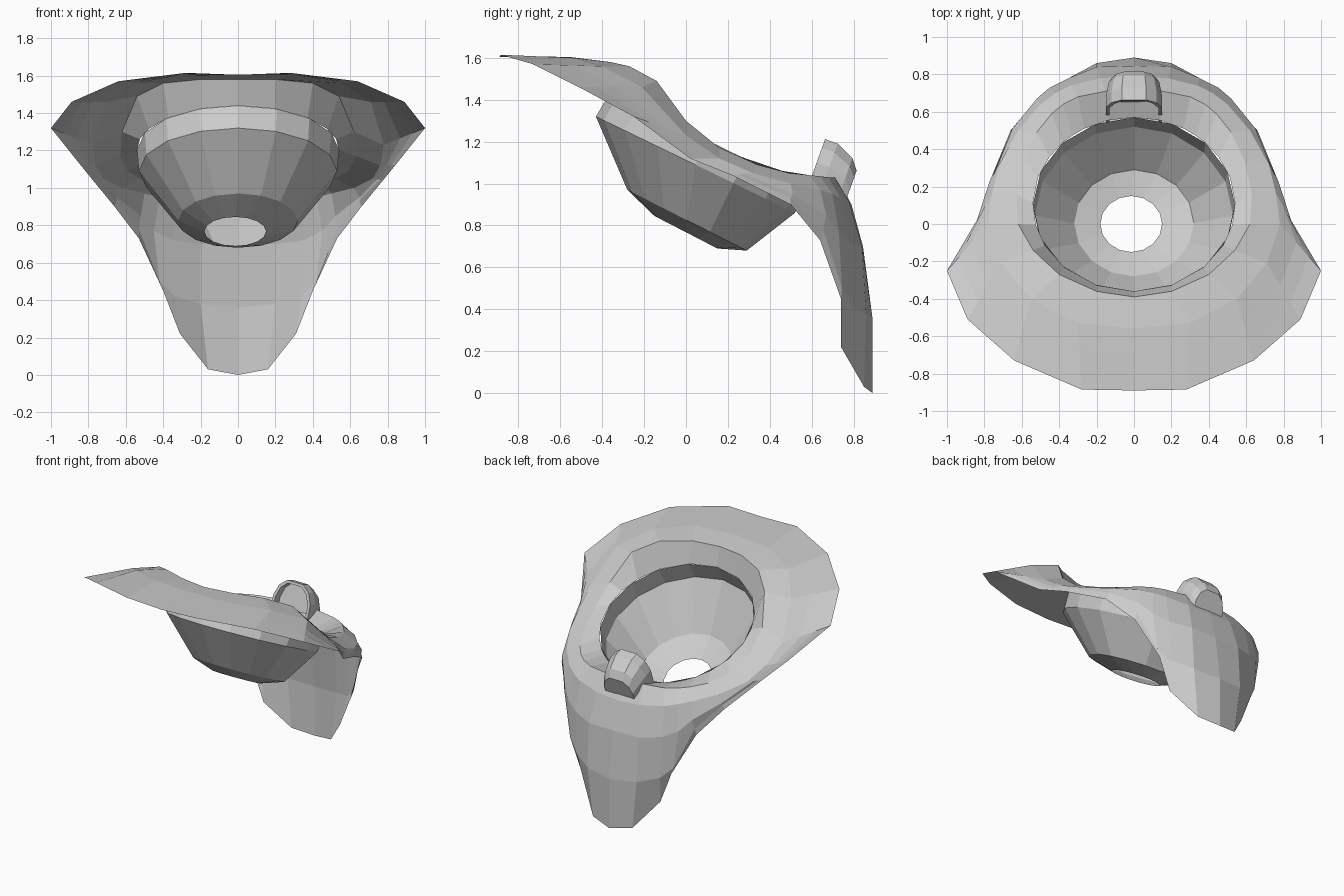
import bpy, bmesh, math
from mathutils import Vector

if "Cube" in bpy.data.objects:
    bpy.data.objects.remove(bpy.data.objects["Cube"])


def loft(name, rings, cap=False):
    """Skin a list of closed rings with equal point counts."""
    bm = bmesh.new()
    vs = [[bm.verts.new(p) for p in r] for r in rings]
    n = len(rings[0])
    for a, b in zip(vs, vs[1:]):
        for i in range(n):
            j = (i + 1) % n
            bm.faces.new((a[i], a[j], b[j], b[i]))
    if cap:
        bm.faces.new(vs[0])
        bm.faces.new(vs[-1])
    bmesh.ops.remove_doubles(bm, verts=bm.verts, dist=0.0005)
    bmesh.ops.recalc_face_normals(bm, faces=bm.faces)
    me = bpy.data.meshes.new(name)
    bm.to_mesh(me)
    bm.free()
    ob = bpy.data.objects.new(name, me)
    bpy.context.collection.objects.link(ob)
    return ob


def mirror_ring(half):
    """Half ring from front centre to back centre, completed across x = 0."""
    return list(half) + [(-x, y, z) for x, y, z in half[-2:0:-1]]


def lerp_start(a, b, t, count, tail):
    """Blend the first points of two rings, then append explicit back points."""
    return [tuple(Vector(p).lerp(Vector(q), t)) for p, q in zip(a[:count], b[:count])] + tail


def tilted(angle, rx, y0, z0, y1, z1, cx=0.0):
    """Point on an ellipse tilted between its front and back extremes."""
    t = (1 - math.cos(angle)) / 2
    return (cx + rx * math.sin(angle), y0 + (y1 - y0) * t, z0 + (z1 - z0) * t)


# Flange: inner crest, ridge, apron rows and outer edge
crest = [(0, -.39, 1.58), (.2, -.36, 1.58), (.4, -.27, 1.56), (.54, -.14, 1.49),
         (.62, 0, 1.30), (.63, .16, 1.17), (.59, .34, 1.09), (.52, .49, 1.05),
         (.44, .59, 1.04), (.38, .64, 1.035), (.3, .68, 1.03), (.15, .71, 1.03), (0, .72, 1.03)]
ridge = [(0, -.56, 1.605), (.3, -.53, 1.6), (.55, -.4, 1.56), (.71, -.21, 1.46),
         (.78, 0, 1.23), (.76, .16, 1.12), (.72, .32, 1.05), (.62, .5, 1.0),
         (.5, .64, .97), (.42, .7, .95), (.34, .74, .93), (.18, .78, .91), (0, .79, .90)]
edge = [(0, -.89, 1.605), (.28, -.885, 1.615), (.64, -.73, 1.57), (.89, -.51, 1.46),
        (1, -.25, 1.32), (.84, .02, 1.12), (.775, .22, 1.04), (.66, .5, .90),
        (.53, .64, .73), (.40, .74, .45), (.31, .74, .22), (.16, .85, .03), (0, .89, 0)]
row1 = lerp_start(ridge, edge, .4, 7, [(.65, .51, .95), (.52, .67, .85), (.45, .73, .77),
                                       (.35, .78, .72), (.2, .84, .70), (0, .845, .70)])
row2 = lerp_start(ridge, edge, .7, 8, [(.53, .655, .78), (.42, .745, .5),
                                       (.34, .785, .42), (.2, .86, .38), (0, .89, .36)])

# Lip falling from the crest to the bowl
LIP = (.54, -.36, 1.44, .57, .97)
lip = [tilted(math.atan2(x, .15 - y), *LIP) for x, y, z in crest]
loft("flange_and_apron", [mirror_ring(r) for r in (lip, crest, ridge, row1, row2, edge)])

# Bowl with a drain hole
SIDES = 16
bowl = [LIP, (.53, -.43, 1.32, .52, .86), (.32, -.28, .97, .29, .68),
        (.165, -.15, .845, .15, .69, -.015)]
loft("bowl", [[tilted(2 * math.pi * i / SIDES, *b) for i in range(SIDES)] for b in bowl])

# Overflow hood: arch profile pushed backwards along a tilted axis
arch = [(-.15, 0), (-.15, .26), (-.12, .335), (-.065, .38),
        (.065, .38), (.12, .335), (.15, .26), (.15, 0)]
up, back = Vector((0, .34, .94)), Vector((0, .94, -.34))
base = Vector((0, .535, .855))


def arch_ring(depth, scale, hscale):
    return [base + Vector((w * scale, 0, 0)) + up * (h * hscale) + back * depth for w, h in arch]


loft("hood", [arch_ring(.06, .87, .95), arch_ring(0, .87, .95), arch_ring(0, 1, 1),
              arch_ring(.064, 1, 1), arch_ring(.154, .9, .89), arch_ring(.193, .78, .76)], cap=True)
